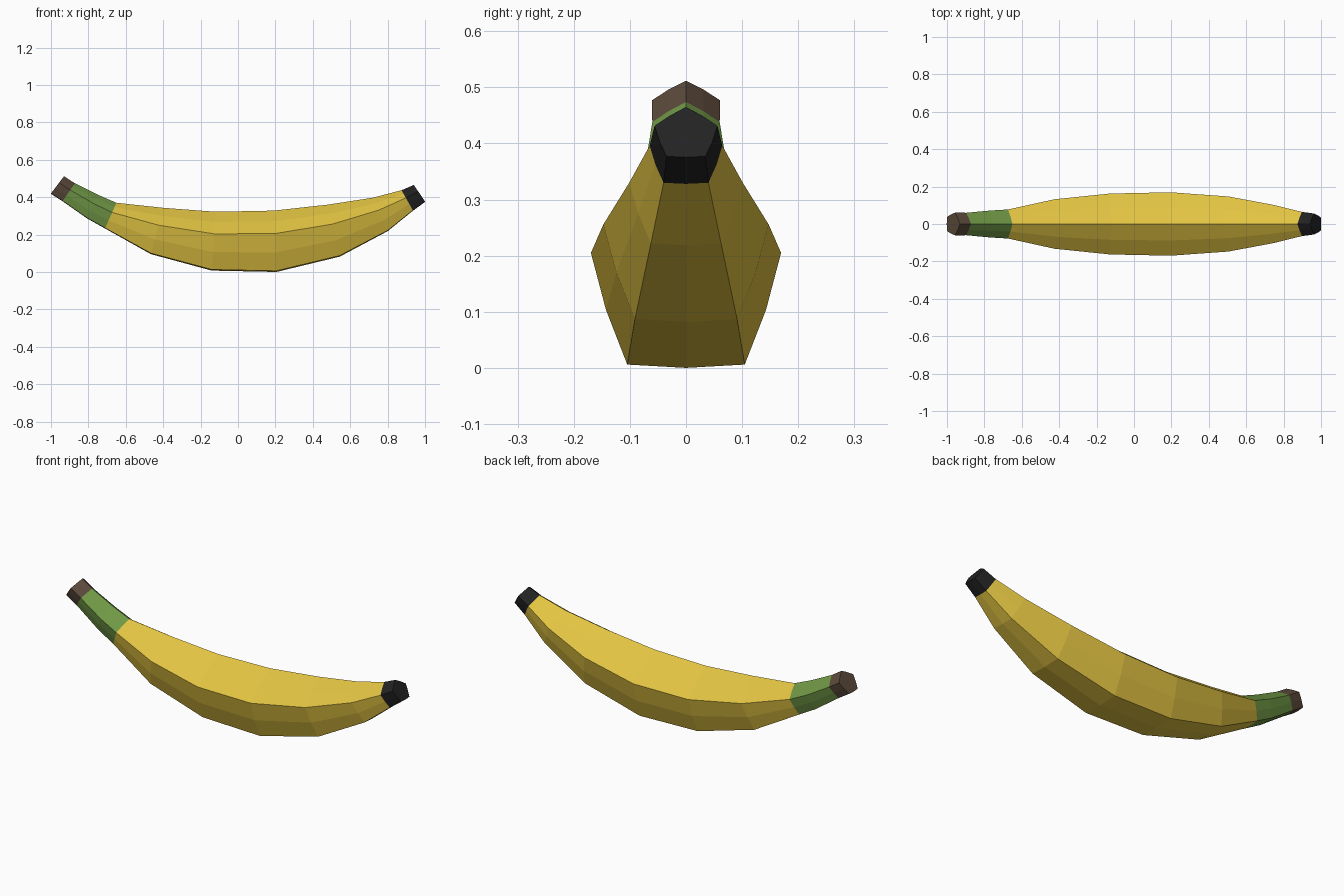
import bpy, bmesh, math
from mathutils import Vector

if "Cube" in bpy.data.objects:
    bpy.data.objects.remove(bpy.data.objects["Cube"])


def material(name, rgb):
    m = bpy.data.materials.new(name)
    m.diffuse_color = (*rgb, 1)
    m.use_nodes = True
    m.node_tree.nodes["Principled BSDF"].inputs["Base Color"].default_value = m.diffuse_color
    return m


mats = [material("stem_brown", (0.107, 0.069, 0.045)),
        material("unripe_green", (0.165, 0.314, 0.061)),
        material("peel_yellow", (0.76, 0.55, 0.055)),
        material("tip_black", (0.016, 0.016, 0.016))]

# Cross-sections along the fruit: upper ridge x, z and lower edge x, z
rings = [(-0.93, 0.512, -1.0, 0.42),
         (-0.872, 0.474, -0.937, 0.38),
         (-0.75, 0.413, -0.805, 0.288),
         (-0.65, 0.37, -0.71, 0.235),
         (-0.40, 0.343, -0.465, 0.10),
         (-0.12, 0.322, -0.14, 0.013),
         (0.19, 0.328, 0.205, 0.006),
         (0.48, 0.36, 0.543, 0.087),
         (0.72, 0.397, 0.80, 0.222),
         (0.874, 0.437, 0.935, 0.33),
         (0.94, 0.465, 1.0, 0.377)]
segment_material = [0, 1, 1, 2, 2, 2, 2, 2, 2, 3]
BULGE = 0.033   # each of the five sides bows out slightly at its middle

bm = bmesh.new()
loops = []
for tx, tz, bx, bz in rings:
    top, low = Vector((tx, 0, tz)), Vector((bx, 0, bz))
    span = top - low
    r = span.length / (1 + math.cos(math.pi / 5))
    up = span.normalized()
    centre = top - up * r
    loop = []
    for k in range(10):
        a = k * math.pi / 5
        d = r if k % 2 == 0 else r * (math.cos(math.pi / 5) + BULGE)
        loop.append(bm.verts.new(centre + up * d * math.cos(a)
                                 + Vector((0, d * math.sin(a), 0))))
    loops.append(loop)

# Peel, stem and tip skin
for i, mat in enumerate(segment_material):
    a, b = loops[i], loops[i + 1]
    for k in range(10):
        n = (k + 1) % 10
        bm.faces.new((a[k], a[n], b[n], b[k])).material_index = mat

# End caps
bm.faces.new(loops[0]).material_index = 0
bm.faces.new(loops[-1]).material_index = 3
bmesh.ops.recalc_face_normals(bm, faces=bm.faces)

mesh = bpy.data.meshes.new("banana")
bm.to_mesh(mesh)
bm.free()
for m in mats:
    mesh.materials.append(m)
banana = bpy.data.objects.new("banana", mesh)
bpy.context.collection.objects.link(banana)
